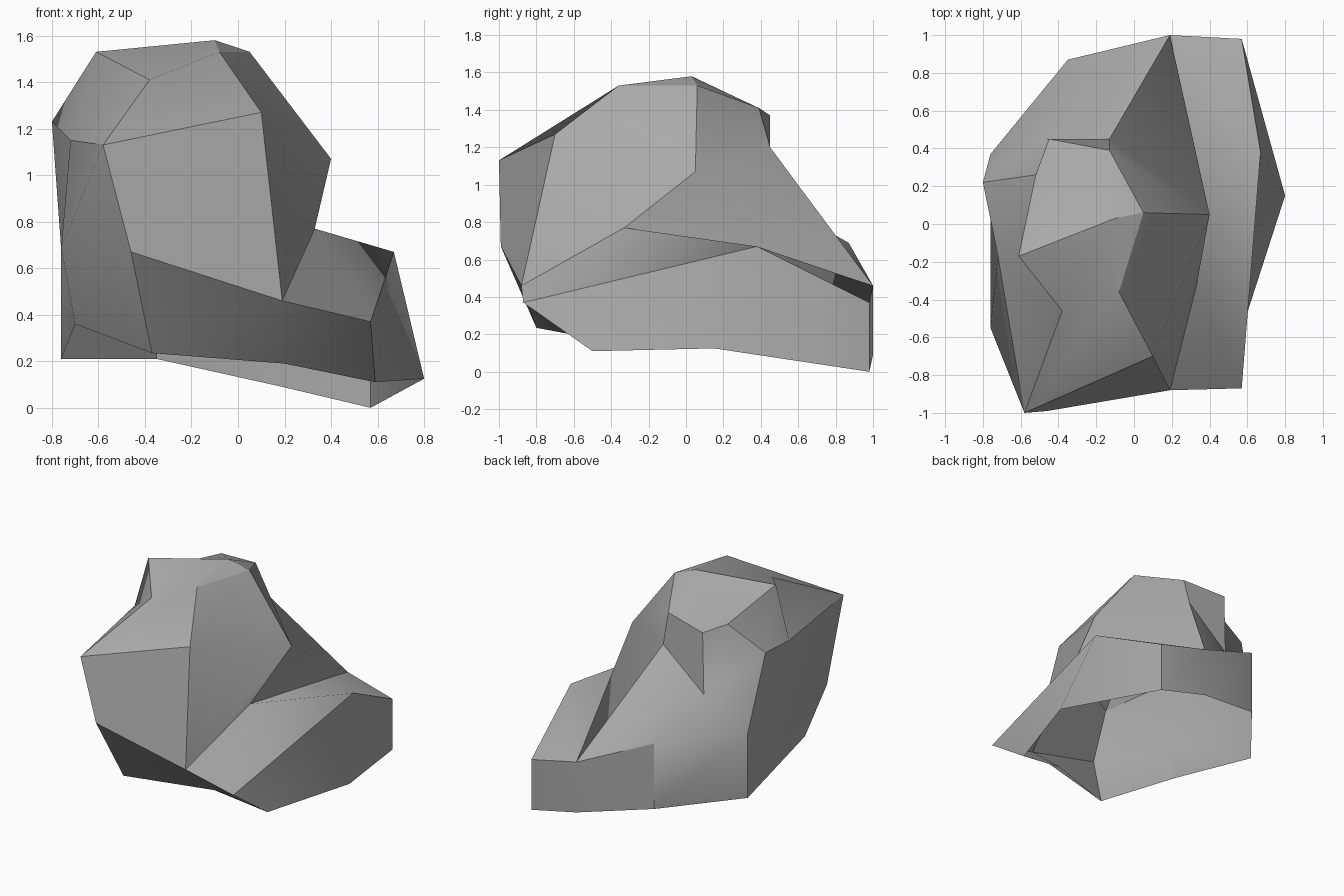
import bpy
import bmesh
import math

default_cube = bpy.data.objects.get("Cube")
if default_cube:
    bpy.data.objects.remove(default_cube, do_unlink=True)

# One plain stone colour
stone = bpy.data.materials.new("stone_grey")
stone.use_nodes = True
grey = (0.4, 0.4, 0.4, 1)
stone.diffuse_color = grey
stone.node_tree.nodes["Principled BSDF"].inputs["Base Color"].default_value = grey

bm = bmesh.new()


def ring(*corners):
    """Corners of one contour, clockwise from the front when seen from above."""
    return [bm.verts.new(corner) for corner in corners]


def band(upper, lower):
    """Closed strip of quads between two contours of equal count."""
    for i, top in enumerate(upper):
        j = (i + 1) % len(upper)
        bm.faces.new((top, upper[j], lower[j], lower[i]))


# Crown: summit and the crest around it
summit = bm.verts.new((-0.1, 0.03, 1.58))
crest = ring(
    (-0.08, -0.36, 1.53),
    (-0.38, -0.46, 1.41),
    (-0.61, -0.17, 1.53),
    (-0.52, 0.26, 1.38),
    (-0.45, 0.45, 1.37),
    (-0.13, 0.39, 1.41),
    (0.05, 0.06, 1.53),
)

# Widest contour of the boulder
shoulder = ring(
    (0.1, -0.7, 1.27),
    (-0.58, -1.0, 1.13),
    (-0.72, -0.17, 1.15),
    (-0.8, 0.22, 1.23),
    (-0.46, 0.45, 0.92),
    (-0.13, 0.45, 1.2),
    (0.4, 0.05, 1.07),
)

# Waist of the boulder, and the nook where the ledge begins
waist = ring(
    (0.19, -0.88, 0.46),
    (-0.46, -0.99, 0.67),
    (-0.76, -0.55, 0.69),
    (-0.76, 0.37, 0.68),
    (-0.35, 0.87, 0.69),
    (0.19, 1.0, 0.46),
)
nook = bm.verts.new((0.33, -0.33, 0.77))

# Outer rim of the low ledge, back to front
ledge_rim = ring(
    (0.57, 0.98, 0.37),
    (0.67, 0.38, 0.67),
    (0.57, -0.87, 0.37),
)

# Open foot under the waist and the ledge
foot = ring(
    (0.2, -0.56, 0.19),
    (-0.37, -0.8, 0.235),
    (-0.7, -0.38, 0.36),
    (-0.76, 0.37, 0.21),
    (-0.35, 0.87, 0.21),
    (0.19, 1.0, 0.09),
    (0.57, 0.98, 0.0),
    (0.8, 0.15, 0.125),
    (0.59, -0.5, 0.11),
)

# Facets of the crown and the sides
for i, corner in enumerate(crest):
    bm.faces.new((summit, crest[(i + 1) % len(crest)], corner))
band(crest, shoulder)
band(shoulder, waist + [nook])
band(waist + ledge_rim, foot)

# Top of the ledge, a front and a back slope meeting in a soft ridge
rim_back, rim_peak, rim_front = ledge_rim
bm.faces.new((nook, waist[0], rim_front, rim_peak))
bm.faces.new((rim_peak, rim_back, waist[-1], nook))

# Crisp edges between facets, soft where they almost line up
bm.normal_update()
for face in bm.faces:
    face.smooth = True
for edge in bm.edges:
    edge.smooth = edge.is_boundary or edge.calc_face_angle() < math.radians(30)
bm.edges.get((nook, rim_peak)).smooth = True

mesh = bpy.data.meshes.new("rock")
bm.to_mesh(mesh)
bm.free()
mesh.materials.append(stone)
rock = bpy.data.objects.new("rock", mesh)
bpy.context.scene.collection.objects.link(rock)
